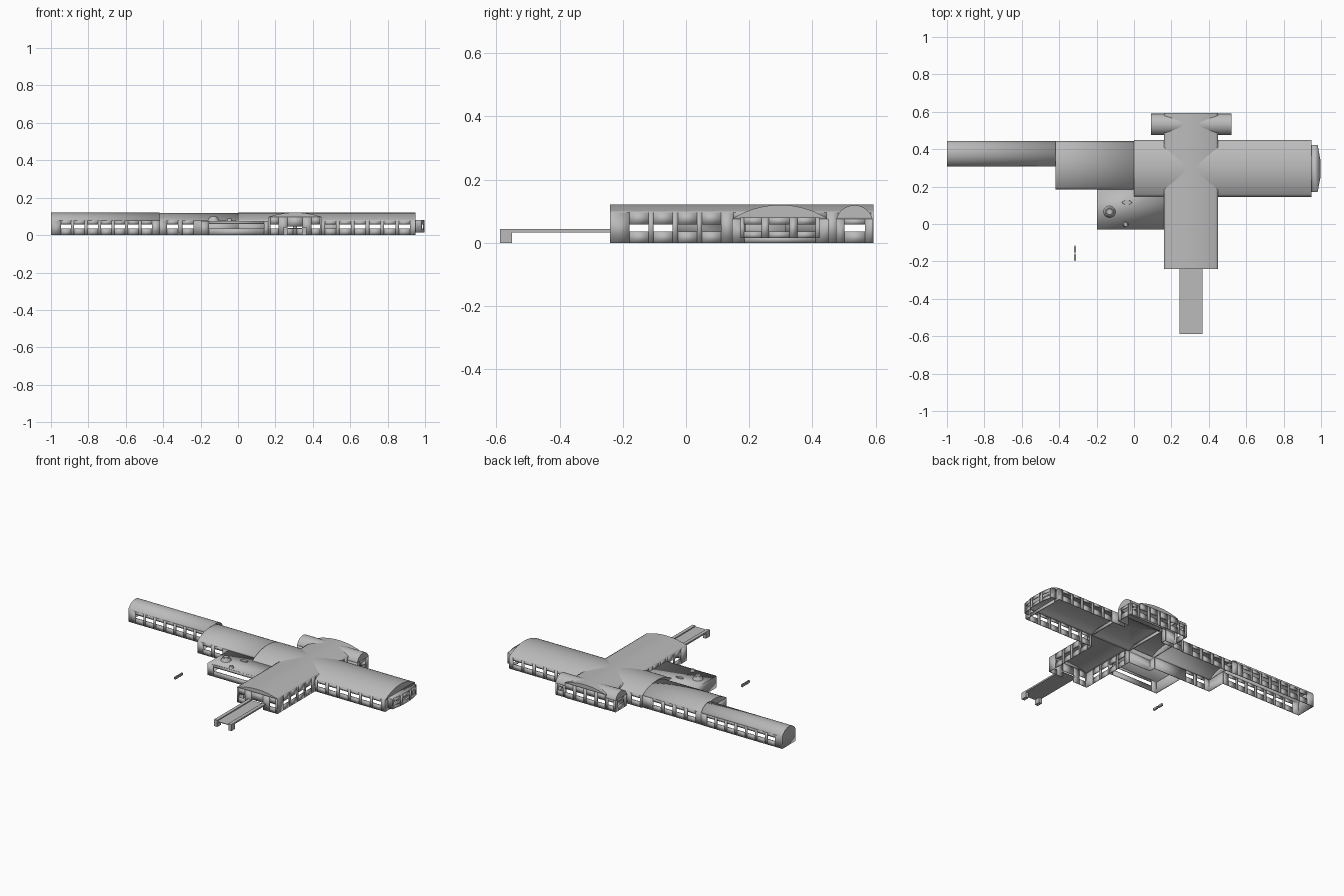
import bpy, bmesh, math
from mathutils import Vector

cube = bpy.data.objects.get("Cube")
if cube:
    bpy.data.objects.remove(cube, do_unlink=True)

grey = bpy.data.materials.new("plain_grey")
grey.use_nodes = True
colour = (0.5, 0.5, 0.5, 1)
grey.diffuse_color = colour
grey.node_tree.nodes["Principled BSDF"].inputs["Base Color"].default_value = colour

SILL, HEAD = 0.035, 0.058


def finish(name, bm, thickness=0):
    bmesh.ops.remove_doubles(bm, verts=bm.verts, dist=0.0002)
    mesh = bpy.data.meshes.new(name)
    bm.to_mesh(mesh)
    bm.free()
    mesh.materials.append(grey)
    ob = bpy.data.objects.new(name, mesh)
    bpy.context.collection.objects.link(ob)
    bpy.ops.object.select_all(action="DESELECT")
    ob.select_set(True)
    bpy.context.view_layer.objects.active = ob
    bpy.ops.object.shade_smooth_by_angle(angle=math.radians(30))
    if thickness:
        shell = ob.modifiers.new("wall thickness", "SOLIDIFY")
        shell.thickness = thickness
        shell.offset = -1
    return ob


def face(bm, points):
    bm.faces.new([bm.verts.new(p) for p in points])


def row(first, count, pitch, width):
    """Evenly spaced windows, given by centre along the wall."""
    return [(first + i * pitch - width / 2, first + i * pitch + width / 2, SILL, HEAD)
            for i in range(count)]


def wall(bm, p0, p1, z0, z1, cuts=()):
    """Upright wall facing right of p0 -> p1; cuts use the world axis of the wall."""
    p0, p1 = Vector(p0), Vector(p1)
    axis = 0 if abs(p1.x - p0.x) > abs(p1.y - p0.y) else 1
    span = p1[axis] - p0[axis]

    def quad(s, e, low, high):
        if e - s > 0.0005 and high - low > 0.0005:
            a, b = p0.lerp(p1, s), p0.lerp(p1, e)
            face(bm, [(*a, low), (*b, low), (*b, high), (*a, high)])

    at = 0
    spans = [(*sorted(((a - p0[axis]) / span, (b - p0[axis]) / span)), low, high)
             for a, b, low, high in cuts]
    for s, e, low, high in sorted(spans):
        quad(at, s, z0, z1)
        quad(s, e, z0, low)
        quad(s, e, high, z1)
        at = e
    quad(at, 1, z0, z1)


def arch(p, q, spring, crown, steps=20):
    """Points of a circular arc from p to q."""
    p, q = Vector(p), Vector(q)
    half, rise = (q - p).length / 2, crown - spring
    radius = (half * half + rise * rise) / (2 * rise)
    sweep = math.asin(min(1, half / radius))
    points = []
    for i in range(steps + 1):
        t = -sweep + 2 * sweep * i / steps
        xy = p.lerp(q, 0.5 + radius * math.sin(t) / (2 * half))
        points.append((*xy, crown - radius + radius * math.cos(t)))
    return points


def hall(name, x0, x1, y0, y1, spring, crown, along="x", cuts=None, skip=()):
    """Open-bottomed barrel-roofed hall. Sides: front, right, back, left."""
    cuts = cuts or {}
    bm = bmesh.new()
    c = {"fl": (x0, y0), "fr": (x1, y0), "br": (x1, y1), "bl": (x0, y1)}
    ends = ("right", "left") if along == "x" else ("back", "front")
    sides = {"front": ("fl", "fr"), "right": ("fr", "br"),
             "back": ("br", "bl"), "left": ("bl", "fl")}
    for side, (a, b) in sides.items():
        if side in skip:
            continue
        wall(bm, c[a], c[b], 0, spring, cuts.get(side, ()))
        if side in ends:
            face(bm, arch(c[a], c[b], spring, crown)[::-1])
    a, b, d, e = ("fl", "fr", "br", "bl") if along == "x" else ("fr", "br", "bl", "fl")
    start, stop = arch(c[a], c[e], spring, crown), arch(c[b], c[d], spring, crown)
    for i in range(len(start) - 1):
        face(bm, [start[i], stop[i], stop[i + 1], start[i + 1]])
    return finish(name, bm, 0.005)


def block(name, x0, x1, y0, y1, z0, z1, bevel=0):
    bm = bmesh.new()
    bmesh.ops.create_cube(bm, size=1)
    for v in bm.verts:
        v.co = ((x0 + x1) / 2 + v.co.x * (x1 - x0),
                (y0 + y1) / 2 + v.co.y * (y1 - y0),
                (z0 + z1) / 2 + v.co.z * (z1 - z0))
    if bevel:
        bmesh.ops.bevel(bm, geom=bm.edges[:], offset=bevel, segments=2, affect="EDGES")
    return finish(name, bm)


def drum(name, x, y, z0, z1, r0, r1, squash=1):
    bm = bmesh.new()
    bmesh.ops.create_cone(bm, cap_ends=True, segments=24, radius1=r0, radius2=r1, depth=z1 - z0)
    for v in bm.verts:
        v.co = (x + v.co.x, y + v.co.y * squash, (z0 + z1) / 2 + v.co.z)
    return finish(name, bm)


# Long main hall in three widths
wing_windows = row(-0.92, 7, 0.072, 0.055)
hall("west_wing", -1, -0.42, 0.308, 0.445, 0.077, 0.12,
     cuts={"front": wing_windows, "back": wing_windows}, skip=("right",))
west_windows = row(-0.35, 2, 0.082, 0.058)
hall("west_hall", -0.42, 0, 0.185, 0.443, 0.077, 0.118,
     cuts={"front": west_windows, "back": row(-0.35, 4, 0.082, 0.058),
           "left": [(0.315, 0.438, 0, 0.077)]}, skip=("right",))
east_windows = row(0.495, 6, 0.079, 0.06)
crossing = [(0.16, 0.45, 0, 0.075)]
hall("east_hall", 0, 0.95, 0.145, 0.45, 0.075, 0.12,
     cuts={"front": crossing + east_windows,
           "back": row(0.045, 1, 0.08, 0.06) + crossing + east_windows[1:],
           "left": [(0.19, 0.438, 0, 0.075)],
           "right": [(0.185, 0.41, 0.02, 0.07)]})

# Cross hall with arched facades at both ends
side_windows = row(-0.148, 4, 0.076, 0.06) + [(0.15, 0.445, 0, 0.075),
                                              (0.48, 0.585, 0, 0.075)]
rear_windows = row(0.19, 4, 0.077, 0.055)
hall("cross_hall", 0.16, 0.45, -0.24, 0.593, 0.096, 0.121, along="y",
     cuts={"right": side_windows, "left": side_windows, "back": rear_windows,
           "front": row(0.195, 1, 0.1, 0.045) + [(0.265, 0.345, 0, 0.045)]
           + row(0.415, 1, 0.1, 0.045)})

# Rear pavilion
end_window = [(0.502, 0.566, SILL, HEAD)]
hall("rear_pavilion", 0.09, 0.52, 0.475, 0.59, 0.075, 0.119,
     cuts={"front": crossing, "left": end_window, "right": end_window,
           "back": row(0.125, 1, 0.1, 0.04) + crossing + row(0.485, 1, 0.1, 0.04)})

# Bowed bay on the east end
plan = [(0.95, 0.172), (0.982, 0.172), (0.997, 0.25), (0.997, 0.34), (0.982, 0.422), (0.95, 0.422)]
bm = bmesh.new()
for i in range(len(plan) - 1):
    a, b = plan[i], plan[i + 1]
    pane = [(a[1] + 0.012, b[1] - 0.012, SILL, HEAD)] if 0 < i < 4 else ()
    wall(bm, a, b, 0.015, 0.08, pane)
face(bm, [(*p, 0.08) for p in plan])
finish("east_bay", bm, 0.005)

# Low terrace block with a long window
bm = bmesh.new()
corners = [(-0.197, -0.03), (0.16, -0.03), (0.16, 0.185), (-0.197, 0.185)]
wall(bm, corners[0], corners[1], 0, 0.076, [(-0.155, 0.14, SILL, 0.06)])
wall(bm, corners[3], corners[0], 0, 0.076)
face(bm, [(*p, 0.076) for p in corners])
finish("terrace", bm, 0.005)
drum("roof_drum", -0.131, 0.065, 0.075, 0.096, 0.032, 0.022)
drum("roof_drum_cap", -0.131, 0.065, 0.096, 0.1, 0.017, 0.015)
drum("oval_skylight", -0.037, 0.115, 0.075, 0.081, 0.027, 0.025, 0.42)
drum("small_vent", -0.045, -0.003, 0.075, 0.09, 0.015, 0.01)

# Footbridge in front
block("bridge_deck", 0.245, 0.362, -0.589, -0.235, 0.033, 0.037)
for side, x in (("left", 0.343), ("right", 0.242)):
    block(side + "_bridge_rail", x, x + 0.022, -0.589, -0.235, 0.033, 0.043)
    block(side + "_bridge_leg", x, x + 0.022, -0.589, -0.55, 0, 0.036)

# Two small parked vehicles
for name, y in (("front_vehicle", -0.197), ("rear_vehicle", -0.154)):
    block(name, -0.321, -0.309, y, y + 0.038, 0, 0.018, 0.003)
